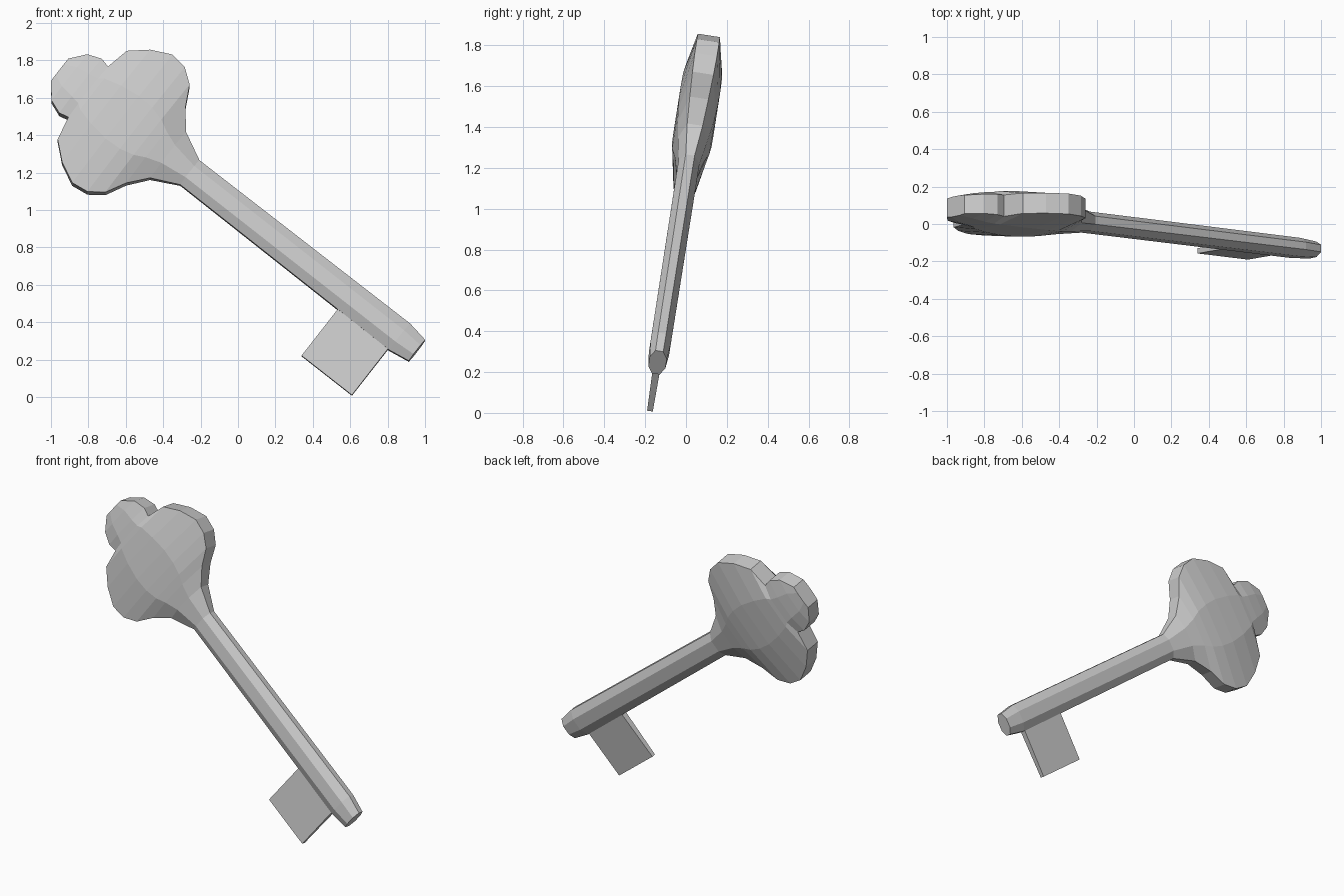
import bpy, bmesh, math
from mathutils import Vector

if "Cube" in bpy.data.objects:
    bpy.data.objects.remove(bpy.data.objects["Cube"])

SLOPE = 0.157                                   # lean of the key's plane
NORMAL = Vector((0, -1, SLOPE)).normalized()
TIP = (0.957, 0.247)                            # x, z of the shaft end
ALONG, ACROSS = (-0.7875, 0.6164), (0.6164, 0.7875)


def place(t, h, w):
    """t along the key from its tip, h across it, w through its thickness."""
    x = TIP[0] + t * ALONG[0] + h * ACROSS[0]
    z = TIP[1] + t * ALONG[1] + h * ACROSS[1]
    return Vector((x, -0.178 + SLOPE * z, z)) + NORMAL * w


def loft(name, rings):
    bm = bmesh.new()
    loops = [[bm.verts.new(place(*p)) for p in ring] for ring in rings]
    n = len(loops[0])
    for a, b in zip(loops, loops[1:]):
        for i in range(n):
            j = (i + 1) % n
            bm.faces.new((a[i], a[j], b[j], b[i]))
    bm.faces.new(loops[0])
    bm.faces.new(loops[-1])
    bmesh.ops.recalc_face_normals(bm, faces=bm.faces)
    mesh = bpy.data.meshes.new(name)
    bm.to_mesh(mesh)
    bm.free()
    obj = bpy.data.objects.new(name, mesh)
    bpy.context.collection.objects.link(obj)
    return obj


def octagon(t, half, rim, flat, thick):
    """Eight-sided section: side faces of half-height rim, flats of half-width flat."""
    return [(t, half, -rim), (t, half, rim), (t, flat, thick), (t, -flat, thick),
            (t, -half, rim), (t, -half, -rim), (t, -flat, -thick), (t, flat, -thick)]


# shaft flaring into the three-lobed bow: t, half width, rim, flat, thickness
sections = [
    (0.000, 0.071, 0.019, 0.030, 0.042),
    (0.117, 0.090, 0.020, 0.038, 0.050),
    (1.542, 0.083, 0.022, 0.038, 0.052),
    (1.690, 0.156, 0.038, 0.060, 0.072),
    (1.773, 0.257, 0.046, 0.090, 0.085),
    (1.830, 0.366, 0.052, 0.120, 0.092),
    (1.907, 0.422, 0.055, 0.140, 0.097),
    (2.000, 0.435, 0.055, 0.145, 0.098),
    (2.110, 0.382, 0.055, 0.130, 0.096),
    (2.205, 0.300, 0.055, 0.105, 0.090),
    (2.232, 0.172, 0.058, 0.085, 0.086),
    (2.285, 0.184, 0.055, 0.075, 0.080),
    (2.360, 0.156, 0.052, 0.065, 0.068),
    (2.426, 0.075, 0.050, 0.035, 0.054),
]
loft("shaft_and_bow", [octagon(*s) for s in sections])

# flat bit, slightly thinner toward its free edge
loft("bit", [[(0.127, h, -w), (0.469, h, -w), (0.469, h, w), (0.127, h, w)]
             for h, w in ((-0.04, 0.02), (-0.402, 0.014))])
